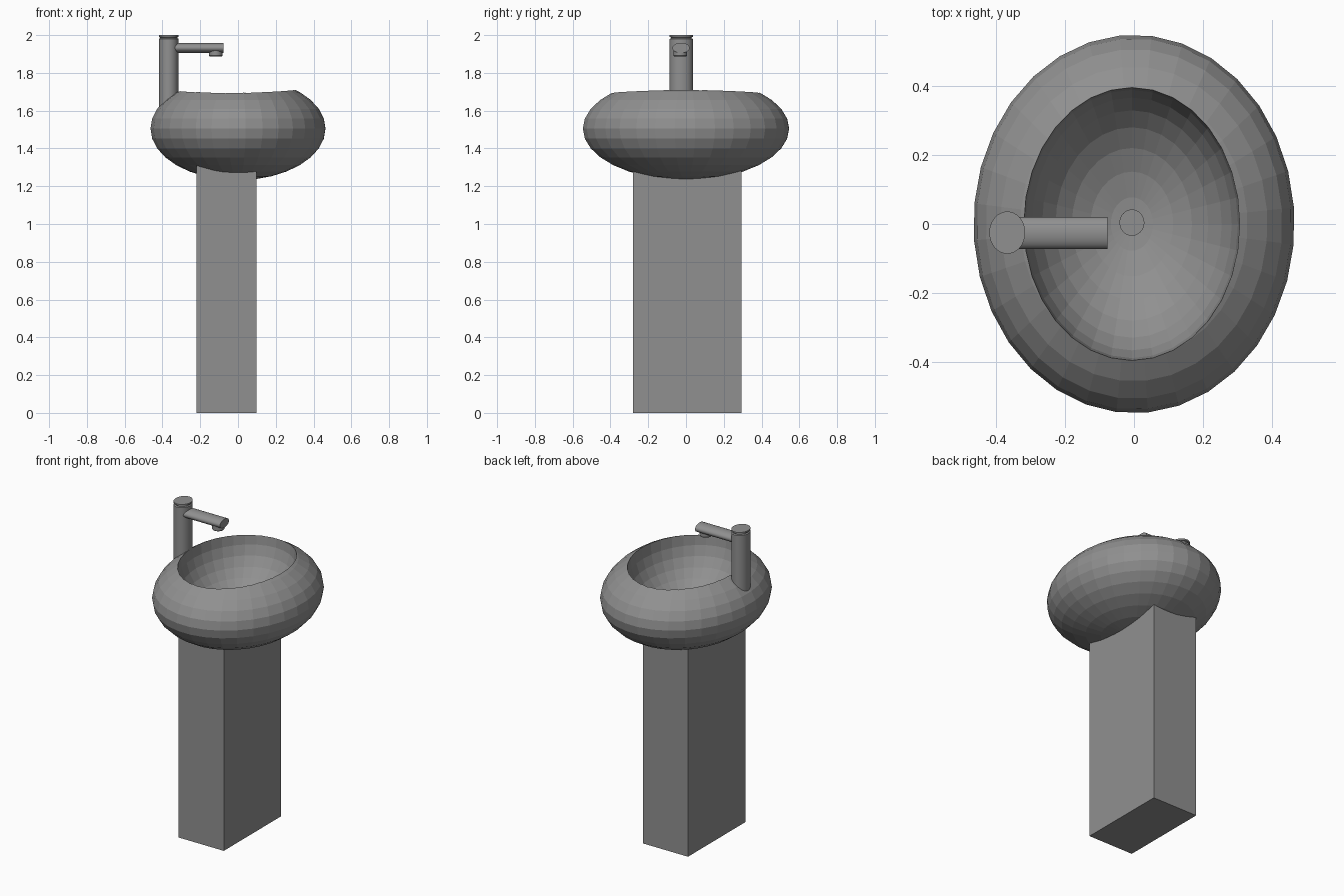
import bpy, bmesh, math
from mathutils import Matrix

if "Cube" in bpy.data.objects:
    bpy.data.objects.remove(bpy.data.objects["Cube"])

# Dark grey used on every part
grey = bpy.data.materials.new("dark_grey")
grey.diffuse_color = (0.28, 0.28, 0.28, 1)
grey.use_nodes = True
grey.node_tree.nodes["Principled BSDF"].inputs["Base Color"].default_value = grey.diffuse_color


def finish(name, bm, smooth=False):
    bmesh.ops.recalc_face_normals(bm, faces=bm.faces)
    mesh = bpy.data.meshes.new(name)
    bm.to_mesh(mesh)
    bm.free()
    mesh.materials.append(grey)
    ob = bpy.data.objects.new(name, mesh)
    bpy.context.collection.objects.link(ob)
    bpy.ops.object.select_all(action='DESELECT')
    ob.select_set(True)
    bpy.context.view_layer.objects.active = ob
    if smooth:
        bpy.ops.object.shade_smooth_by_angle(angle=math.radians(30))
    return ob


def ellipsoid(name, centre, radii, turn=0.0):
    # turn offsets the facets without rotating the oval
    bm = bmesh.new()
    m = (Matrix.Translation(centre) @ Matrix.Diagonal((*radii, 1))
         @ Matrix.Rotation(math.radians(turn), 4, 'Z'))
    bmesh.ops.create_uvsphere(bm, u_segments=32, v_segments=16, radius=1, matrix=m)
    return finish(name, bm)


def lathe(name, profile, ratio, matrix, sides=32):
    # Closed elliptical turning: profile is (radius, height), ratio scales local y
    bm = bmesh.new()
    rings = [[bm.verts.new((r * math.cos(2 * math.pi * i / sides),
                            r * ratio * math.sin(2 * math.pi * i / sides), h))
              for i in range(sides)] for r, h in profile]
    for a, b in zip(rings, rings[1:]):
        for i in range(sides):
            j = (i + 1) % sides
            bm.faces.new((a[i], a[j], b[j], b[i]))
    bm.faces.new(rings[0])
    bm.faces.new(rings[-1])
    bm.transform(matrix)
    return finish(name, bm, True)


# Pedestal, running up into the basin
bm = bmesh.new()
bmesh.ops.create_cube(bm, size=1, matrix=Matrix.Translation((-0.061, 0.006, 0.665))
                      @ Matrix.Diagonal((0.317, 0.575, 1.33, 1)))
finish("pedestal", bm)

# Basin: flattened ball with an oval bowl hollowed out of the top
cutter = ellipsoid("bowl_cutter", (-0.006, 0.0, 1.70), (0.313, 0.396, 0.32))
basin = ellipsoid("basin", (0, 0, 1.505), (0.465, 0.548, 0.273), 5)
mod = basin.modifiers.new("hollow", 'BOOLEAN')
mod.operation = 'DIFFERENCE'
mod.solver = 'EXACT'
mod.object = cutter
bpy.ops.object.modifier_apply(modifier=mod.name)
bpy.data.objects.remove(cutter)

# Drain plug
lathe("drain", [(0.036, 1.365), (0.036, 1.391)], 1.06,
      Matrix.Translation((-0.006, 0.004, 0)))

# Tap body with a groove under the cap
lathe("tap_body", [(0.052, 1.58), (0.052, 1.98), (0.046, 1.984), (0.046, 1.988),
                   (0.052, 1.991), (0.052, 2.0)], 1.18,
      Matrix.Translation((-0.367, -0.025, 0)))

# Spout pointing along +x
lathe("tap_spout", [(0.027, -0.36), (0.027, -0.077)], 1.7,
      Matrix.Translation((0, -0.026, 1.932)) @ Matrix.Rotation(math.pi / 2, 4, 'Y'))

# Nozzle under the spout tip
lathe("tap_nozzle", [(0.033, 1.887), (0.036, 1.891), (0.036, 1.925)], 1.0,
      Matrix.Translation((-0.118, -0.03, 0)))
